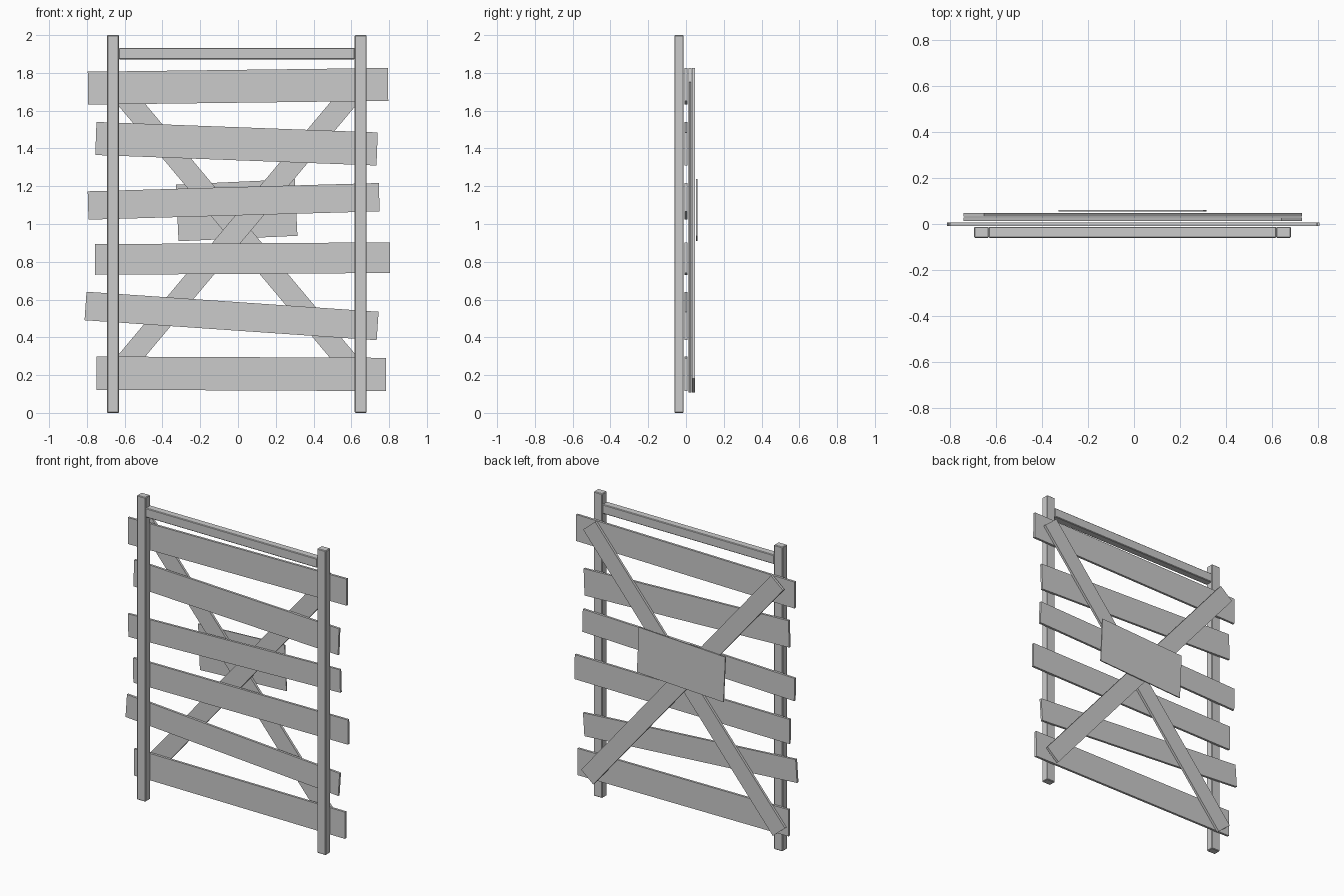
import bpy, bmesh
from math import radians, atan
from mathutils import Matrix

if "Cube" in bpy.data.objects:
    bpy.data.objects.remove(bpy.data.objects["Cube"])


def board(name, x, z, length, height, y0, y1, angle=0.0, bevel=0.0):
    """Flat board in the xz plane, turned about y (positive = right end up)."""
    bm = bmesh.new()
    bmesh.ops.create_cube(bm, size=1, matrix=Matrix.Diagonal((length, y1 - y0, height, 1)))
    if bevel:
        bmesh.ops.bevel(bm, geom=bm.edges[:], offset=bevel, segments=1, affect='EDGES')
    me = bpy.data.meshes.new(name)
    bm.to_mesh(me)
    bm.free()
    ob = bpy.data.objects.new(name, me)
    ob.location = (x, (y0 + y1) / 2, z)
    ob.rotation_euler = (0, -angle, 0)
    bpy.context.collection.objects.link(ob)
    return ob


# Upright posts and top rail
FRONT, BACK = -0.061, -0.012
for side, x in (("left", -0.662), ("right", 0.649)):
    board(side + "_post", x, 1.0, 0.063, 2.0, FRONT, BACK, bevel=0.004)
board("top_rail", -0.0065, 1.902, 1.248, 0.061, FRONT, BACK, bevel=0.004)

# Crooked horizontal planks: x, z, length, height, slope
planks = [
    (0.000, 1.729, 1.589, 0.174, 0.0125),
    (-0.008, 1.425, 1.490, 0.175, -0.0373),
    (-0.023, 1.120, 1.542, 0.150, 0.0285),
    (0.024, 0.817, 1.561, 0.162, 0.0060),
    (-0.034, 0.513, 1.550, 0.151, -0.0685),
    (0.017, 0.207, 1.533, 0.176, -0.0045),
]
for i, (x, z, l, h, s) in enumerate(planks):
    board(f"plank_{i + 1}", x, z, l, h, -0.008, 0.007, atan(s))

# Crossed diagonal braces behind the planks
board("inner_brace", -0.005, 0.967, 2.147, 0.115, 0.012, 0.028, radians(50))
board("outer_brace", -0.005, 0.967, 2.147, 0.115, 0.032, 0.048, radians(-50))

# Thin plate over the crossing
board("back_plate", -0.007, 1.073, 0.63, 0.30, 0.054, 0.061, atan(0.046))
